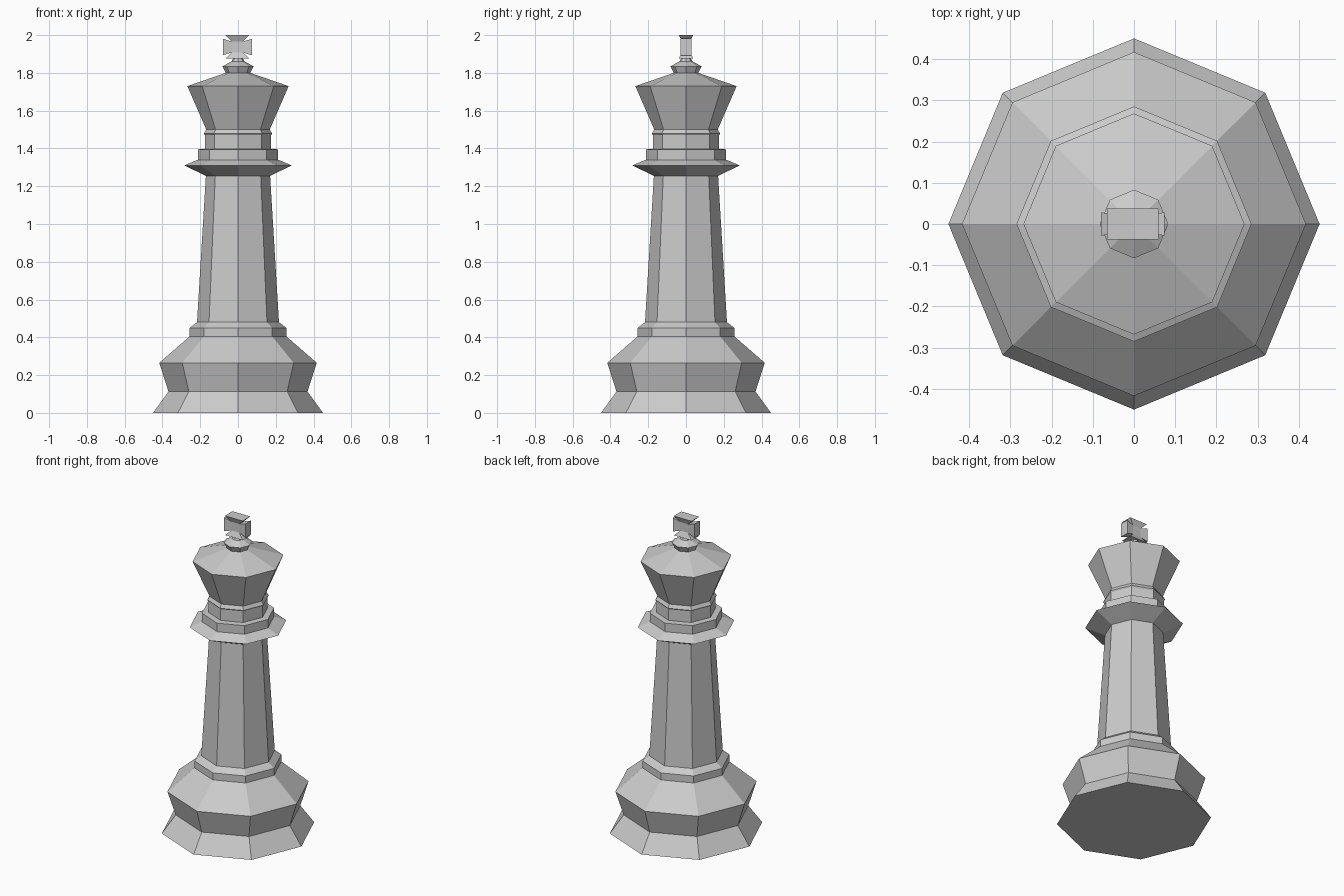
import bpy, bmesh
from math import cos, sin, pi
from mathutils import Matrix, Vector

if "Cube" in bpy.data.objects:
    bpy.data.objects.remove(bpy.data.objects["Cube"])

SIDES = 8


def finish(name, bm):
    bmesh.ops.remove_doubles(bm, verts=bm.verts, dist=1e-5)
    me = bpy.data.meshes.new(name)
    bm.to_mesh(me)
    bm.free()
    ob = bpy.data.objects.new(name, me)
    bpy.context.collection.objects.link(ob)
    return ob


def lathe(name, profile, bottom=False, top=False):
    """Eight-sided turned part from (radius, height) points, lowest first."""
    bm = bmesh.new()
    rings = [[bm.verts.new((r * cos(2 * pi * i / SIDES), r * sin(2 * pi * i / SIDES), z))
              for i in range(SIDES)] for r, z in profile]
    for a, b in zip(rings, rings[1:]):
        for i in range(SIDES):
            j = (i + 1) % SIDES
            bm.faces.new((a[i], a[j], b[j], b[i]))
    if bottom:
        bm.faces.new(rings[0][::-1])
    if top:
        bm.faces.new(rings[-1])
    return finish(name, bm)


# Turned body, bottom to top
lathe("base", [(0.45, 0), (0.368, 0.113), (0.417, 0.265), (0.256, 0.405),
               (0.256, 0.45), (0.217, 0.48)], bottom=True)
lathe("shaft", [(0.217, 0.48), (0.17, 1.255)])
lathe("collar", [(0.17, 1.255), (0.285, 1.31), (0.213, 1.34), (0.213, 1.395),
                 (0.175, 1.398), (0.175, 1.47), (0.181, 1.478), (0.168, 1.50)])
lathe("crown", [(0.168, 1.50), (0.268, 1.73), (0.065, 1.80)])
lathe("finial", [(0.065, 1.80), (0.083, 1.835), (0.035, 1.86), (0.027, 1.876)], top=True)

# Flared cross: each arm widens outward from a small central block
CENTRE = Vector((-0.003, 0, 1.937))
INNER, IN_Y = 0.028, 0.022


def flared_arm(bm, angle, length, half_w, half_y):
    rot = Matrix.Rotation(angle, 4, 'Y')
    rings = []
    for w, y, d in ((INNER, IN_Y, INNER), (half_w, half_y, length)):
        rings.append([bm.verts.new(CENTRE + rot @ Vector((sx * w, sy * y, d)))
                      for sx, sy in ((-1, -1), (1, -1), (1, 1), (-1, 1))])
    a, b = rings
    for i in range(4):
        j = (i + 1) % 4
        bm.faces.new((a[i], a[j], b[j], b[i]))
    bm.faces.new(b)


bm = bmesh.new()
for k, (length, w, y) in enumerate(((0.063, 0.063, 0.038), (0.077, 0.044, 0.028),
                                    (0.061, 0.063, 0.038), (0.077, 0.044, 0.028))):
    flared_arm(bm, k * pi / 2, length, w, y)
# Front and back faces of the central block
for s in (-1, 1):
    c = [bm.verts.new(CENTRE + Vector((x * INNER, s * IN_Y, z * INNER)))
         for x, z in ((-1, -1), (1, -1), (1, 1), (-1, 1))]
    bm.faces.new(c if s < 0 else c[::-1])
finish("top_cross", bm)
